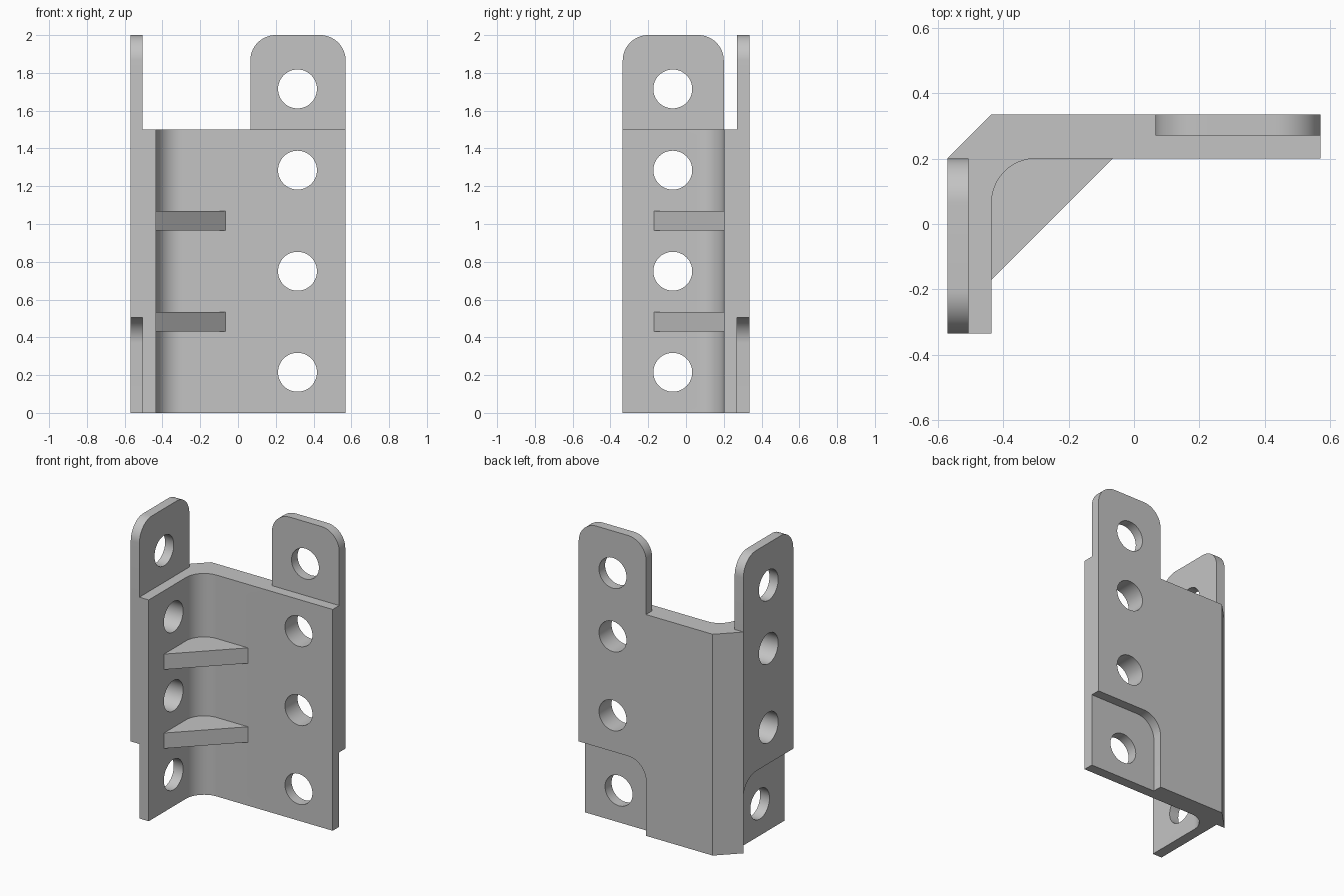
import bpy, bmesh, math
from mathutils import Vector

cube = bpy.data.objects.get("Cube")
if cube:
    bpy.data.objects.remove(cube)

grey = bpy.data.materials.new("plain grey")
grey.use_nodes = True
colour = (0.55, 0.55, 0.55, 1)
grey.diffuse_color = colour
grey.node_tree.nodes["Principled BSDF"].inputs["Base Color"].default_value = colour

# Half width, half depth, wall thickness, wall height, tab thickness, tab radius
W, D, T, H, TAB, R = 0.57, 0.335, 0.135, 1.5, 0.065, 0.135
INNER_X, INNER_Y = T - W, D - T
HOLE_X, HOLE_Y, HOLE_R = 0.315, -0.07, 0.103
HOLE_Z = (0.215, 0.75, 1.285, 1.715)

# Maps a profile point (u, v) and a depth d to space
PLANES = {
    "floor": lambda u, v, d: Vector((u, v, d)),
    "back": lambda u, v, d: Vector((u, d, v)),
    "side": lambda u, v, d: Vector((d, u, v)),
}


def arc(cx, cy, r, start, end, steps=16):
    angles = [math.radians(start + (end - start) * i / steps) for i in range(steps + 1)]
    return [(cx + r * math.cos(a), cy + r * math.sin(a)) for a in angles]


def prism(name, plane, profile, low, high):
    place = PLANES[plane]
    bm = bmesh.new()
    base = bm.faces.new([bm.verts.new(place(u, v, low)) for u, v in profile])
    moved = bmesh.ops.extrude_face_region(bm, geom=[base])["geom"]
    bmesh.ops.translate(bm, vec=place(0, 0, high - low),
                        verts=[g for g in moved if isinstance(g, bmesh.types.BMVert)])
    bmesh.ops.recalc_face_normals(bm, faces=bm.faces)
    mesh = bpy.data.meshes.new(name)
    bm.to_mesh(mesh)
    bm.free()
    mesh.materials.append(grey)
    obj = bpy.data.objects.new(name, mesh)
    bpy.context.collection.objects.link(obj)
    return obj


def combine(target, tool, operation):
    mod = target.modifiers.new("combine", "BOOLEAN")
    mod.operation, mod.object, mod.solver = operation, tool, "EXACT"
    bpy.context.view_layer.objects.active = target
    bpy.ops.object.modifier_apply(modifier=mod.name)
    bpy.data.objects.remove(tool)


def tab_profile(left, right, bottom, top):
    return ([(left, bottom), (right, bottom)]
            + arc(right - R, top - R, R, 0, 90) + arc(left + R, top - R, R, 90, 180))


# Angled wall with chamfered outside corner and filleted inside corner
wall = prism("angle_bracket", "floor",
             [(-W, -D), (INNER_X, -D)]
             + arc(INNER_X + T, INNER_Y - T, T, 180, 90)
             + [(W, INNER_Y), (W, D), (INNER_X, D), (-W, INNER_Y)], 0, H)

# Upright tabs continuing the outer face of each wall
combine(wall, prism("back_tab", "back", tab_profile(0.065, W, H, 2), D - TAB, D), "UNION")
combine(wall, prism("side_tab", "side", tab_profile(-D, INNER_Y, H, 2), -W, TAB - W), "UNION")

# Matching outside recesses at the foot, open towards the free edges
step = 0.505
back_recess = [(1, -1), (1, step)] + arc(0.065 + R, step - R, R, 90, 180) + [(0.065, -1)]
side_recess = [(-1, -1), (INNER_Y, -1)] + arc(INNER_Y - R, step - R, R, 0, 90) + [(-1, step)]
combine(wall, prism("back_recess", "back", back_recess, D - TAB, 1), "DIFFERENCE")
combine(wall, prism("side_recess", "side", side_recess, -1, TAB - W), "DIFFERENCE")

# Bolt holes through both walls and tabs
for z in HOLE_Z:
    back_hole = arc(HOLE_X, z, HOLE_R, 0, 360, 48)[:-1]
    side_hole = arc(HOLE_Y, z, HOLE_R, 0, 360, 48)[:-1]
    combine(wall, prism("back_hole", "back", back_hole, 0.1, 0.5), "DIFFERENCE")
    combine(wall, prism("side_hole", "side", side_hole, -0.8, -0.3), "DIFFERENCE")

# Triangular ribs inside the corner
parts = [wall]
for name, z in (("lower_rib", 0.43), ("upper_rib", 0.965)):
    tri = [(INNER_X, INNER_Y - 0.37), (INNER_X + 0.37, INNER_Y), (INNER_X, INNER_Y)]
    parts.append(prism(name, "floor", tri, z, z + 0.105))

# Clean flat faces and smooth the rounded ones
bm = bmesh.new()
bm.from_mesh(wall.data)
bmesh.ops.remove_doubles(bm, verts=bm.verts, dist=0.0001)
bmesh.ops.dissolve_limit(bm, angle_limit=0.01, verts=bm.verts, edges=bm.edges)
bm.to_mesh(wall.data)
bm.free()
bpy.ops.object.select_all(action="DESELECT")
for part in parts:
    part.select_set(True)
bpy.context.view_layer.objects.active = wall
bpy.ops.object.shade_smooth_by_angle(angle=math.radians(30))
